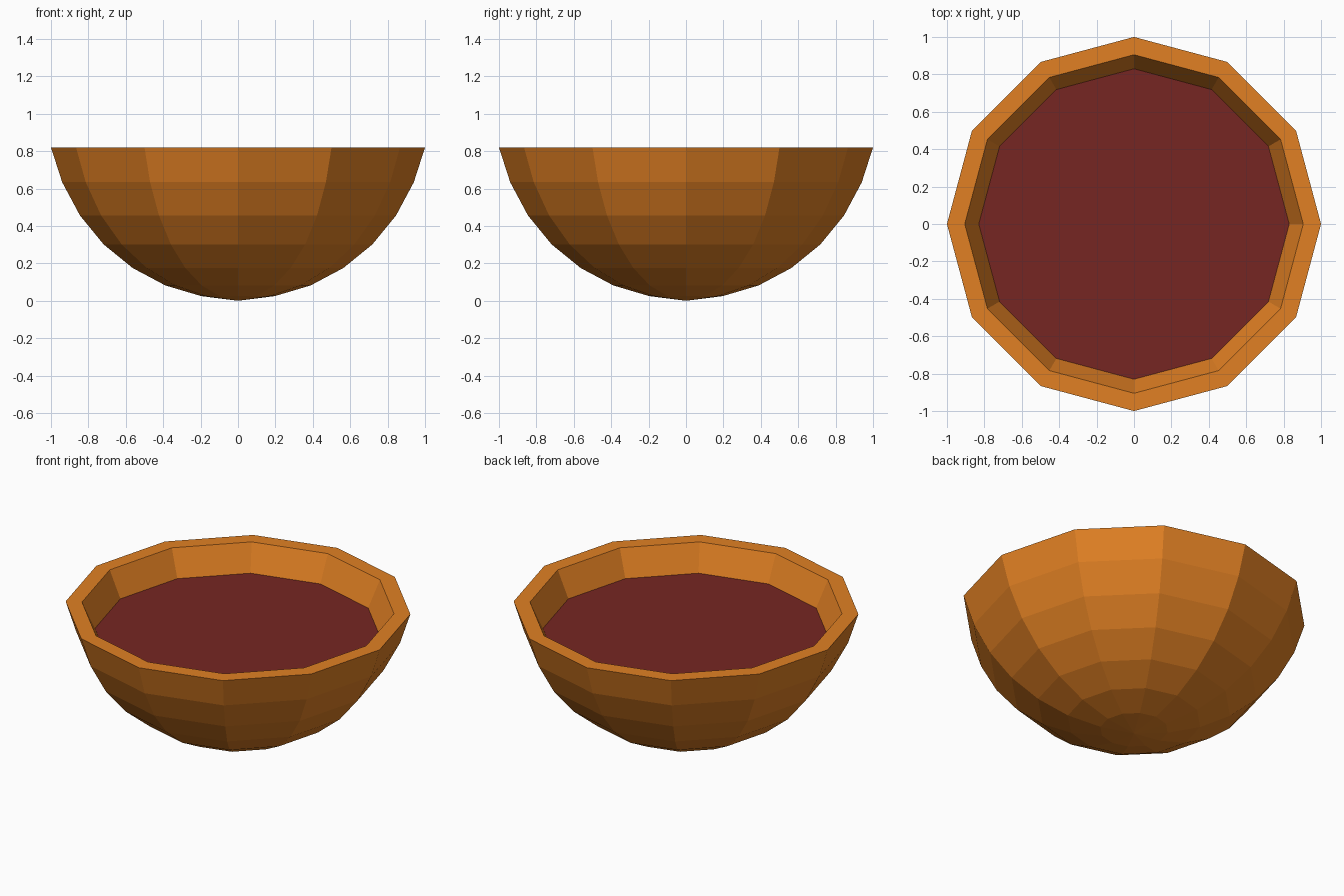
import bpy, bmesh
from math import cos, sin, pi

if "Cube" in bpy.data.objects:
    bpy.data.objects.remove(bpy.data.objects["Cube"])

SIDES = 12


def material(name, color):
    m = bpy.data.materials.new(name)
    m.diffuse_color = (*color, 1)
    m.use_nodes = True
    m.node_tree.nodes["Principled BSDF"].inputs["Base Color"].default_value = m.diffuse_color
    return m


def lathe(name, profile, mat, cap_last=False):
    """Revolve (radius, z) points into flat 12-sided rings; radius 0 makes a tip."""
    bm = bmesh.new()
    rings = []
    for r, z in profile:
        if r == 0:
            rings.append([bm.verts.new((0, 0, z))] * SIDES)
        else:
            rings.append([bm.verts.new((r * cos(2 * pi * i / SIDES),
                                        r * sin(2 * pi * i / SIDES), z))
                          for i in range(SIDES)])
    for a, b in zip(rings, rings[1:]):
        for i in range(SIDES):
            j = (i + 1) % SIDES
            bm.faces.new(dict.fromkeys((a[i], a[j], b[j], b[i])))
    if cap_last:
        bm.faces.new(rings[-1])
    mesh = bpy.data.meshes.new(name)
    bm.to_mesh(mesh)
    bm.free()
    mesh.materials.append(mat)
    obj = bpy.data.objects.new(name, mesh)
    bpy.context.collection.objects.link(obj)
    return obj


wood = material("wood", (0.75, 0.216, 0.017))
broth = material("broth", (0.18, 0.019, 0.016))

# Bowl: outer shell from the bottom tip, flat rim, inner wall down to the soup
lathe("bowl", [(0, 0), (0.197, 0.025), (0.388, 0.082), (0.563, 0.175),
               (0.718, 0.301), (0.845, 0.456), (0.94, 0.634), (1, 0.82),
               (0.905, 0.82), (0.83, 0.655)], wood)

# Soup: flat surface filling the bowl
lathe("soup", [(0.83, 0.655)], broth, cap_last=True)
